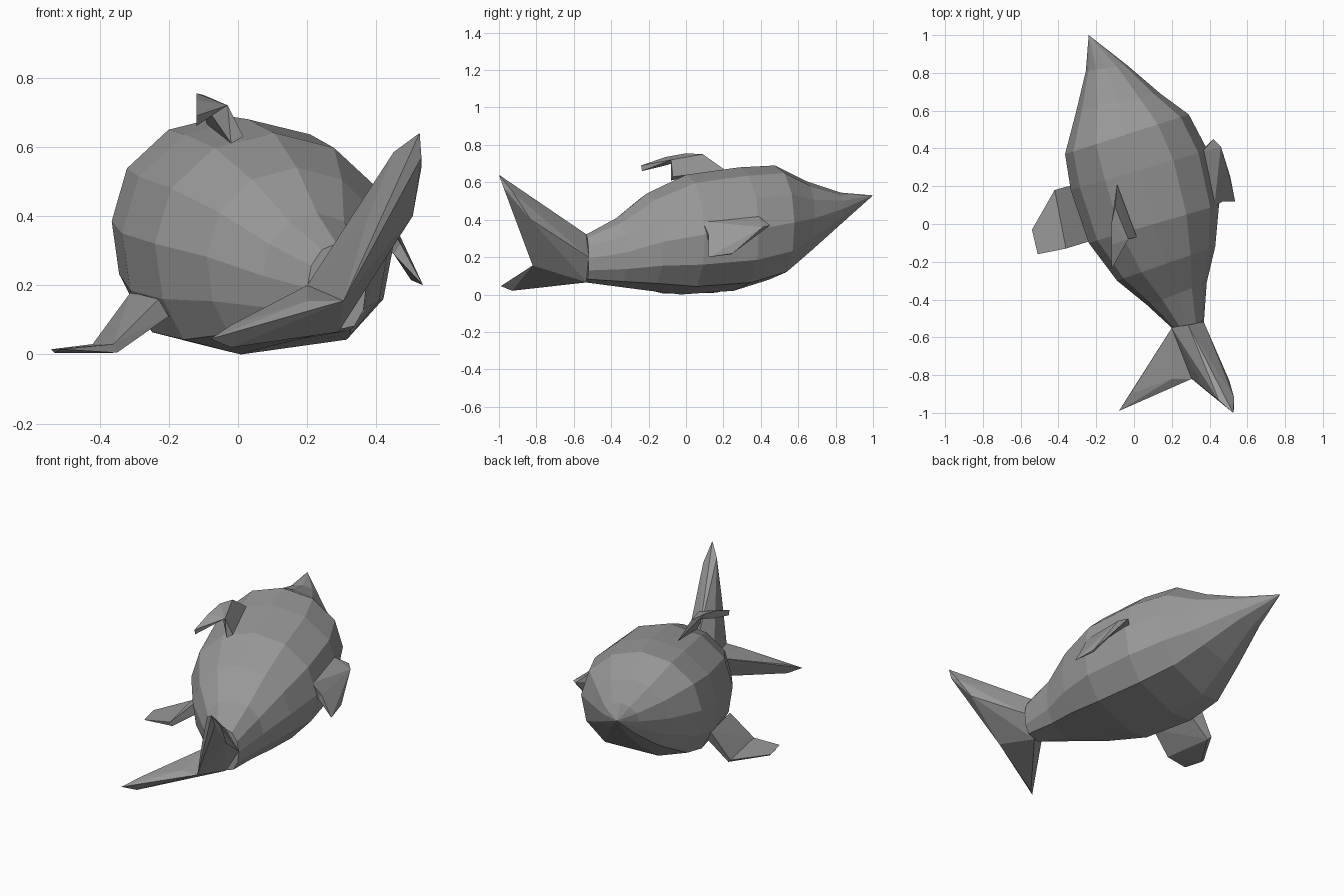
import bpy, bmesh
from math import sin, cos, pi, copysign
from mathutils import Vector

old = bpy.data.objects.get("Cube")
if old:
    bpy.data.objects.remove(old, do_unlink=True)

grey = bpy.data.materials.new("slate grey")
grey.use_nodes = True
colour = (0.32, 0.32, 0.32, 1)
grey.diffuse_color = colour
grey.node_tree.nodes["Principled BSDF"].inputs["Base Color"].default_value = colour


def finish(name, bm):
    bmesh.ops.recalc_face_normals(bm, faces=bm.faces[:])
    mesh = bpy.data.meshes.new(name)
    bm.to_mesh(mesh)
    bm.free()
    mesh.materials.append(grey)
    bpy.context.collection.objects.link(bpy.data.objects.new(name, mesh))


def hulls(name, *groups):
    """Flat-sided part made of one or more convex pieces."""
    bm = bmesh.new()
    for points in groups:
        verts = [bm.verts.new(p) for p in points]
        out = bmesh.ops.convex_hull(bm, input=verts)
        loose = [v for v in out["geom_interior"] if isinstance(v, bmesh.types.BMVert)]
        bmesh.ops.delete(bm, geom=loose, context="VERTS")
    finish(name, bm)


def section(a):
    """Unit cross-section: round back, fuller belly with its keel off centre."""
    across, up = cos(a), sin(a)
    if up < -0.01:
        across = copysign(abs(across) ** 0.55, across)
        across += 0.28 * up * (1 - abs(across))
    return across, up


# Body: curved row of slanted rings, (right xy, left xy, top z, bottom z)
SIDES = 12
rings = [
    ((-.255, .81), (-.035, .84), .545, .37),
    ((-.305, .60), (.14, .69), .605, .21),
    ((-.365, .37), (.29, .58), .69, .08),
    ((-.335, .18), (.39, .39), .68, .02),
    ((-.24, -.10), (.45, .10), .64, .0),
    ((-.09, -.30), (.43, -.12), .54, .025),
    ((.07, -.43), (.385, -.31), .41, .045),
    ((.20, -.55), (.37, -.52), .32, .065),
]
bm = bmesh.new()
loops = []
for right, left, top, bottom in rings:
    r, l = Vector(right), Vector(left)
    loop = []
    for i in range(SIDES):
        across, up = section(2 * pi * i / SIDES)
        xy = (r + l) / 2 + (l - r) / 2 * across
        z = (top + bottom) / 2 + (top - bottom) / 2 * up
        loop.append(bm.verts.new((xy.x, xy.y, z)))
    loops.append(loop)
nose = bm.verts.new((-.24, 1, .53))
for i in range(SIDES):
    j = (i + 1) % SIDES
    bm.faces.new((nose, loops[0][i], loops[0][j]))
    for a, b in zip(loops, loops[1:]):
        bm.faces.new((a[i], b[i], b[j], a[j]))
bm.faces.new(loops[-1])
finish("body", bm)

# Tail flukes share the stem and the notch between the lobes
stem_top, stem_low = (.285, -.53, .32), (.29, -.53, .065)
stem_right, stem_left = (.20, -.55, .20), (.37, -.52, .20)
notch = (.305, -.82, .155)
hulls("upper_fluke", [stem_top, stem_right, stem_left, stem_low, notch, (.505, -.83, .40),
                      (.37, -.87, .38), (.45, -.935, .585), (.53, -.92, .54),
                      (.53, -.975, .57), (.525, -1, .64)])
hulls("lower_fluke", [stem_right, stem_left, stem_low, notch, (.20, -.82, .155),
                      (-.02, -.90, .085), (-.02, -.93, .02), (-.08, -.99, .045)])

# Dorsal fin: upright base and a backswept tip
crest = [(-.03, -.08, .72), (-.12, 0, .755), (-.12, -.11, .69), (-.12, -.11, .735)]
hulls("dorsal_fin",
      [(-.09, .21, .665), (.015, -.07, .63), (-.02, -.08, .61), (-.10, .09, .75)] + crest[:2],
      [(-.10, .09, .75), (-.12, -.24, .69), (-.12, -.235, .66)] + crest)

# Side fins: inner blade from the body to a knee, then an outer blade
knee = [(-.42, .18, .03), (-.36, -.13, .03), (-.35, -.12, .005), (-.40, .17, .01)]
hulls("right_fin",
      [(-.31, .21, .18), (-.23, -.09, .16), (-.20, -.07, .11), (-.26, .18, .12)] + knee,
      [(-.54, -.03, .015), (-.51, -.16, .015), (-.53, -.04, .004)] + knee)

knee = [(.46, .41, .36), (.47, .12, .32), (.42, .45, .37), (.45, .12, .29)]
hulls("left_fin",
      [(.365, .385, .42), (.425, .09, .39), (.34, .37, .36), (.40, .10, .33)] + knee,
      [(.51, .25, .22), (.535, .12, .20), (.50, .24, .215)] + knee)
